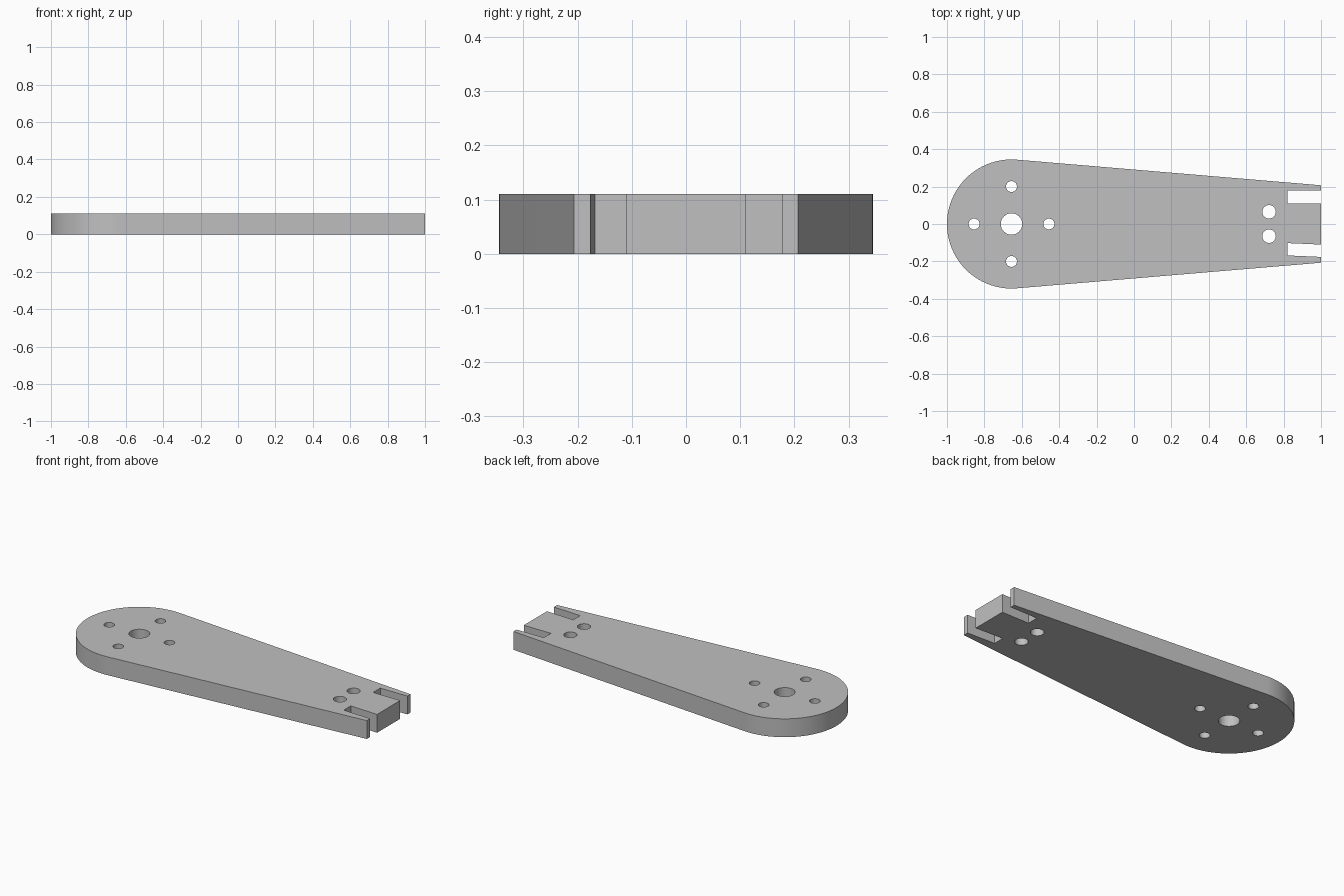
import bpy
from math import cos, sin, pi, radians

cube = bpy.data.objects.get("Cube")
if cube:
    bpy.data.objects.remove(cube)

THICK = 0.11
HUB_X, HUB_R = -0.655, 0.345


def arc(cx, cy, r, start, end, steps):
    return [(cx + r * cos(start + (end - start) * i / steps),
             cy + r * sin(start + (end - start) * i / steps))
            for i in range(steps + 1)]


def circle(cx, cy, r, steps=48):
    return arc(cx, cy, r, 0, 2 * pi, steps)[:-1]


# Outline: round hub, tapered sides, forked tip with two slots
lean = radians(85.2)
outline = arc(HUB_X, 0, HUB_R, lean, 2 * pi - lean, 72)
outline += [(1, -0.207), (1, -0.176), (0.82, -0.168), (0.82, -0.102),
            (1, -0.11), (1, 0.11), (0.82, 0.11), (0.82, 0.178),
            (1, 0.178), (1, 0.207)]

# Holes: hub bore, four bolt holes around it, two pin holes near the tip
loops = [outline, circle(HUB_X, 0, 0.057)]
for i in range(4):
    a = i * pi / 2
    loops.append(circle(HUB_X + 0.2 * cos(a), 0.2 * sin(a), 0.029))
for side in (-1, 1):
    loops.append(circle(0.722, side * 0.065, 0.036))

# Filled flat profile extruded to the plate thickness
profile = bpy.data.curves.new("arm_plate", "CURVE")
profile.dimensions = "2D"
profile.fill_mode = "BOTH"
profile.extrude = THICK / 2
for points in loops:
    spline = profile.splines.new("POLY")
    spline.points.add(len(points) - 1)
    for p, (x, y) in zip(spline.points, points):
        p.co = (x, y, 0, 1)
    spline.use_cyclic_u = True

arm = bpy.data.objects.new("arm_plate", profile)
arm.location.z = THICK / 2
bpy.context.collection.objects.link(arm)
bpy.ops.object.select_all(action="DESELECT")
arm.select_set(True)
bpy.context.view_layer.objects.active = arm
bpy.ops.object.convert(target="MESH")
arm = bpy.context.object

# Weld the walls to the caps
bpy.ops.object.mode_set(mode="EDIT")
bpy.ops.mesh.select_all(action="SELECT")
bpy.ops.mesh.remove_doubles(threshold=0.0001)
bpy.ops.mesh.normals_make_consistent(inside=False)
bpy.ops.object.mode_set(mode="OBJECT")
bpy.ops.object.shade_smooth_by_angle(angle=radians(30))

# Plain grey material
grey = bpy.data.materials.new("plain_grey")
grey.use_nodes = True
colour = (0.53, 0.53, 0.53, 1)
grey.diffuse_color = colour
grey.node_tree.nodes["Principled BSDF"].inputs["Base Color"].default_value = colour
arm.data.materials.clear()
arm.data.materials.append(grey)
